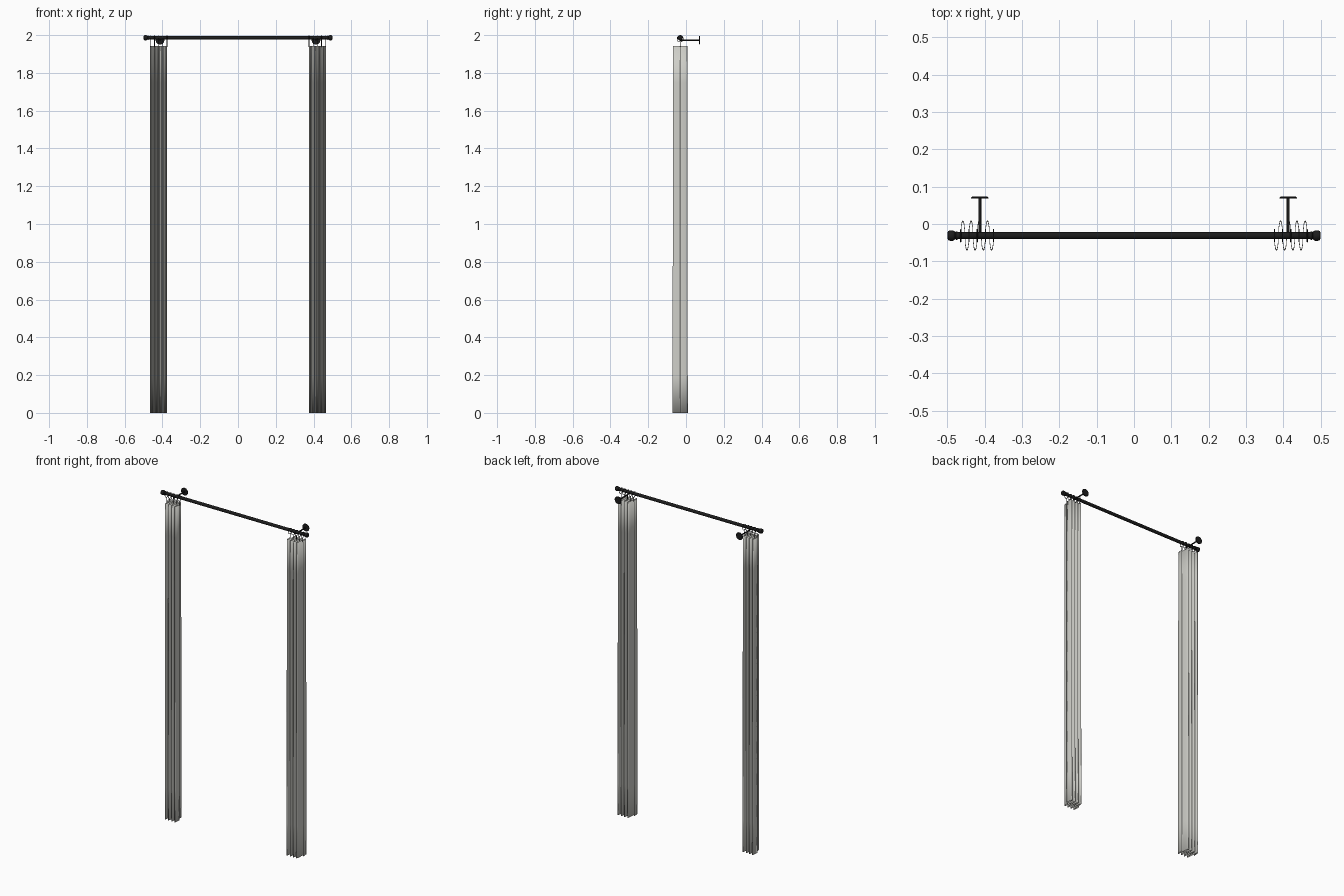
import bpy, bmesh, math
from mathutils import Matrix, Vector

if "Cube" in bpy.data.objects:
    bpy.data.objects.remove(bpy.data.objects["Cube"])

ROD_Y, ROD_Z = -0.031, 1.986


def material(name, rgb):
    m = bpy.data.materials.new(name)
    m.diffuse_color = (*rgb, 1)
    m.use_nodes = True
    m.node_tree.nodes["Principled BSDF"].inputs["Base Color"].default_value = m.diffuse_color
    return m


BLACK = material("black metal", (0.012, 0.012, 0.012))
CLOTH = material("pale grey cloth", (0.62, 0.62, 0.58))


def finish(name, bm, mat):
    bmesh.ops.recalc_face_normals(bm, faces=bm.faces[:])
    me = bpy.data.meshes.new(name)
    bm.to_mesh(me)
    bm.free()
    me.materials.append(mat)
    ob = bpy.data.objects.new(name, me)
    bpy.context.collection.objects.link(ob)
    bpy.ops.object.select_all(action='DESELECT')
    ob.select_set(True)
    bpy.context.view_layer.objects.active = ob
    bpy.ops.object.shade_smooth_by_angle(angle=math.radians(40))
    return ob


def lathe(bm, profile, origin, axis, n=24):
    """Revolve (radius, distance) points around an axis through origin."""
    rot = Vector((0, 0, 1)).rotation_difference(Vector(axis)).to_matrix().to_4x4()
    mat = Matrix.Translation(origin) @ rot
    loops = [[bm.verts.new(mat @ Vector((r * math.cos(2 * math.pi * i / n),
                                         r * math.sin(2 * math.pi * i / n), d)))
              for i in range(n)] for r, d in profile]
    for a, b in zip(loops, loops[1:]):
        for i in range(n):
            j = (i + 1) % n
            bm.faces.new((a[i], a[j], b[j], b[i]))
    bm.faces.new(loops[0][::-1])
    bm.faces.new(loops[-1])


def torus(bm, centre, R, r, n=28, k=8):
    """Ring around the x axis."""
    v = []
    for i in range(n):
        a = 2 * math.pi * i / n
        v.append([])
        for j in range(k):
            b = 2 * math.pi * j / k
            d = R + r * math.cos(b)
            v[-1].append(bm.verts.new(Vector(centre) + Vector(
                (r * math.sin(b), d * math.cos(a), d * math.sin(a)))))
    for i in range(n):
        for j in range(k):
            i2, j2 = (i + 1) % n, (j + 1) % k
            bm.faces.new((v[i][j], v[i2][j], v[i2][j2], v[i][j2]))


# Curtain rod
bm = bmesh.new()
lathe(bm, [(0.0095, -0.478), (0.0095, 0.478)], (0, ROD_Y, ROD_Z), (1, 0, 0))
finish("curtain_rod", bm, BLACK)

PERIODS, OUTER, WIDTH, TOP = 4, 0.464, 0.088, 1.942

for side, label in ((-1, "left"), (1, "right")):
    # End knob
    bm = bmesh.new()
    lathe(bm, [(0.0115, 0), (0.0115, 0.004), (0.009, 0.006), (0.012, 0.008),
               (0.014, 0.012), (0.014, 0.020), (0.012, 0.025), (0.007, 0.027)],
          (side * 0.473, ROD_Y, ROD_Z), (side, 0, 0))
    finish(label + "_end_knob", bm, BLACK)

    # Wall bracket: round plate, arm and cradle under the rod
    bm = bmesh.new()
    bx, bz = side * 0.413, 1.973
    lathe(bm, [(0.023, 0.068), (0.023, 0.071), (0.021, 0.073)], (bx, 0, bz), (0, 1, 0))
    lathe(bm, [(0.004, ROD_Y - 0.004), (0.004, 0.069)], (bx, 0, bz), (0, 1, 0), 12)
    finish(label + "_wall_bracket", bm, BLACK)

    # Rings with clips holding the cloth
    bm = bmesh.new()
    for i in range(PERIODS + 1):
        x = side * (OUTER - WIDTH * i / PERIODS)
        torus(bm, (x, ROD_Y, 1.980), 0.0165, 0.0015)
        lathe(bm, [(0.0016, TOP - 0.006), (0.0016, 1.963)], (x, ROD_Y, 0), (0, 0, 1), 8)
    finish(label + "_rings", bm, BLACK)

    # Gathered curtain: a folded sheet, slightly fuller toward the floor
    bm = bmesh.new()
    rows, cols = 10, PERIODS * 20
    grid = []
    for r in range(rows + 1):
        z = TOP * r / rows
        amp = 0.0375 + 0.0025 * (1 - r / rows) ** 2
        row = []
        for c in range(cols + 1):
            t = c / cols
            a = 2 * math.pi * PERIODS * t
            x = OUTER - WIDTH * t + 0.001 * math.sin(2 * a)
            row.append(bm.verts.new((side * x, ROD_Y + amp * math.sin(a), z)))
        grid.append(row)
    for r in range(rows):
        for c in range(cols):
            bm.faces.new((grid[r][c], grid[r][c + 1], grid[r + 1][c + 1], grid[r + 1][c]))
    ob = finish(label + "_curtain", bm, CLOTH)
    mod = ob.modifiers.new("cloth thickness", 'SOLIDIFY')
    mod.thickness = 0.0015
    mod.offset = 0
